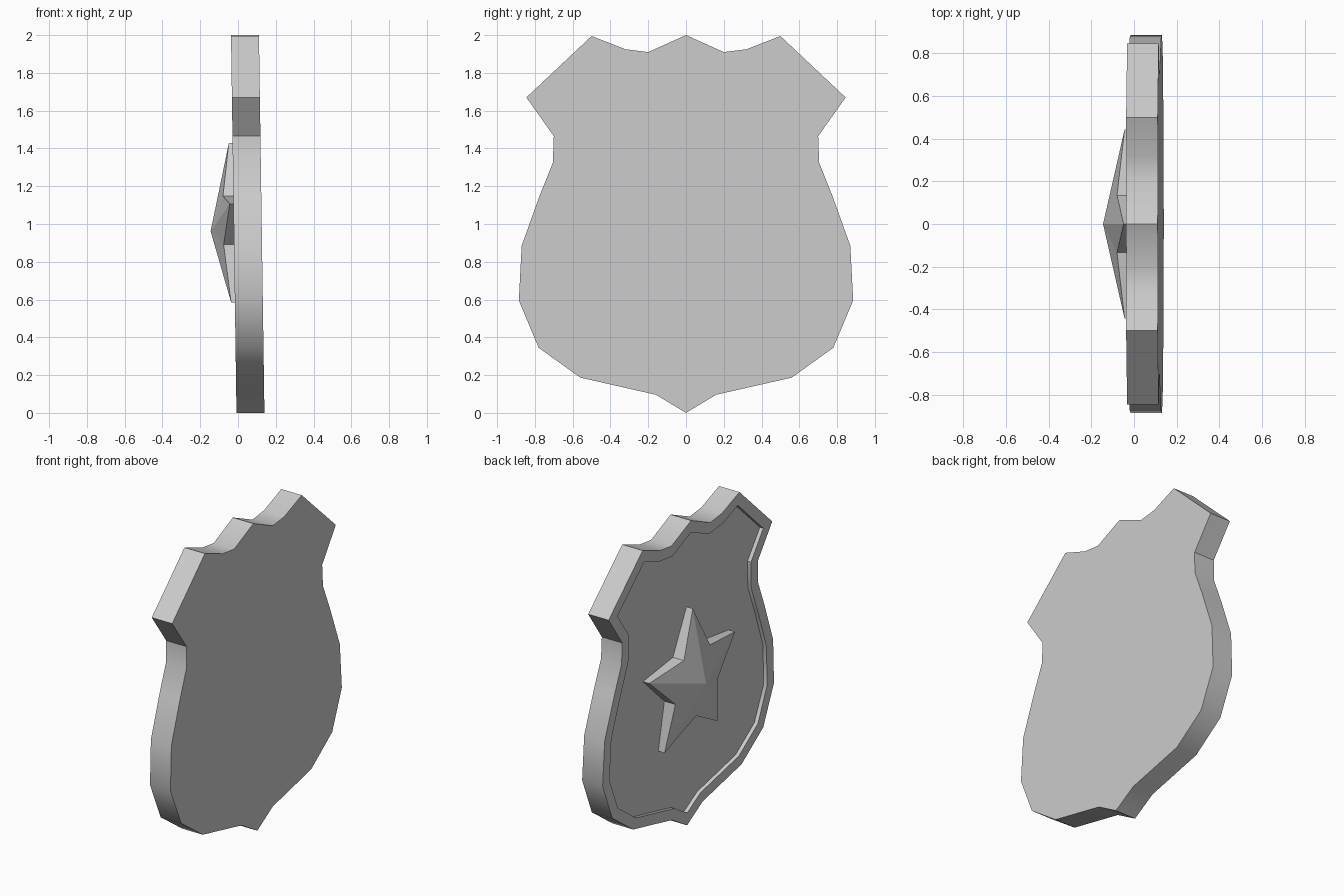
import bpy, bmesh, math

if "Cube" in bpy.data.objects:
    bpy.data.objects.remove(bpy.data.objects["Cube"])

# Half outline of the shield in (y, z), top centre to bottom centre
HALF = [(0, 2.0), (0.20, 1.91), (0.32, 1.925), (0.50, 1.995), (0.845, 1.67),
        (0.70, 1.465), (0.705, 1.325), (0.775, 1.15), (0.87, 0.885),
        (0.885, 0.595), (0.78, 0.345), (0.56, 0.187), (0.16, 0.096), (0, 0.0)]
THICK, RIM, RECESS = 0.148, 0.07, 0.025
LEAN = 0.0145            # slight lean of the whole badge
FRONT = -0.008           # x of the decorated face at z = 0


def finish(name, bm, angle=None):
    """Lean the part, fix its normals and make it an object."""
    for v in bm.verts:
        v.co.x += FRONT - LEAN * v.co.z
    bmesh.ops.recalc_face_normals(bm, faces=bm.faces)
    me = bpy.data.meshes.new(name)
    bm.to_mesh(me)
    bm.free()
    ob = bpy.data.objects.new(name, me)
    bpy.context.collection.objects.link(ob)
    if angle:
        bpy.ops.object.select_all(action='DESELECT')
        ob.select_set(True)
        bpy.context.view_layer.objects.active = ob
        bpy.ops.object.shade_smooth_by_angle(angle=math.radians(angle))
    return ob


# Shield plate: mirrored outline, extruded, with a recessed panel inside a rim
outline = HALF + [(-y, z) for y, z in HALF[-2:0:-1]]
bm = bmesh.new()
front = [bm.verts.new((0, y, z)) for y, z in outline]
back = [bm.verts.new((THICK, y, z)) for y, z in outline]
panel = bm.faces.new(front)
bm.faces.new(back[::-1])
n = len(outline)
for i in range(n):
    j = (i + 1) % n
    bm.faces.new((front[i], back[i], back[j], front[j]))
bmesh.ops.recalc_face_normals(bm, faces=bm.faces)
bmesh.ops.inset_region(bm, faces=[panel], thickness=RIM, use_even_offset=True)
floor = bmesh.ops.extrude_discrete_faces(bm, faces=[panel])["faces"][0]
for v in floor.verts:
    v.co.x += RECESS
finish("shield_plate", bm, 35)

# Faceted five-pointed star standing on the recessed panel
CZ = 0.962
bm = bmesh.new()
top, base = [], []
for i in range(10):
    r, h = ((0.466, -0.02), (0.229, -0.055))[i % 2]
    a = i * math.pi / 5
    y, z = r * math.sin(a), CZ + r * math.cos(a)
    top.append(bm.verts.new((h, y, z)))
    base.append(bm.verts.new((RECESS, y, z)))
apex = bm.verts.new((-0.123, 0, CZ))
for i in range(10):
    j = (i + 1) % 10
    bm.faces.new((apex, top[i], top[j]))
    bm.faces.new((top[i], base[i], base[j], top[j]))
bm.faces.new(base)
finish("star", bm)
